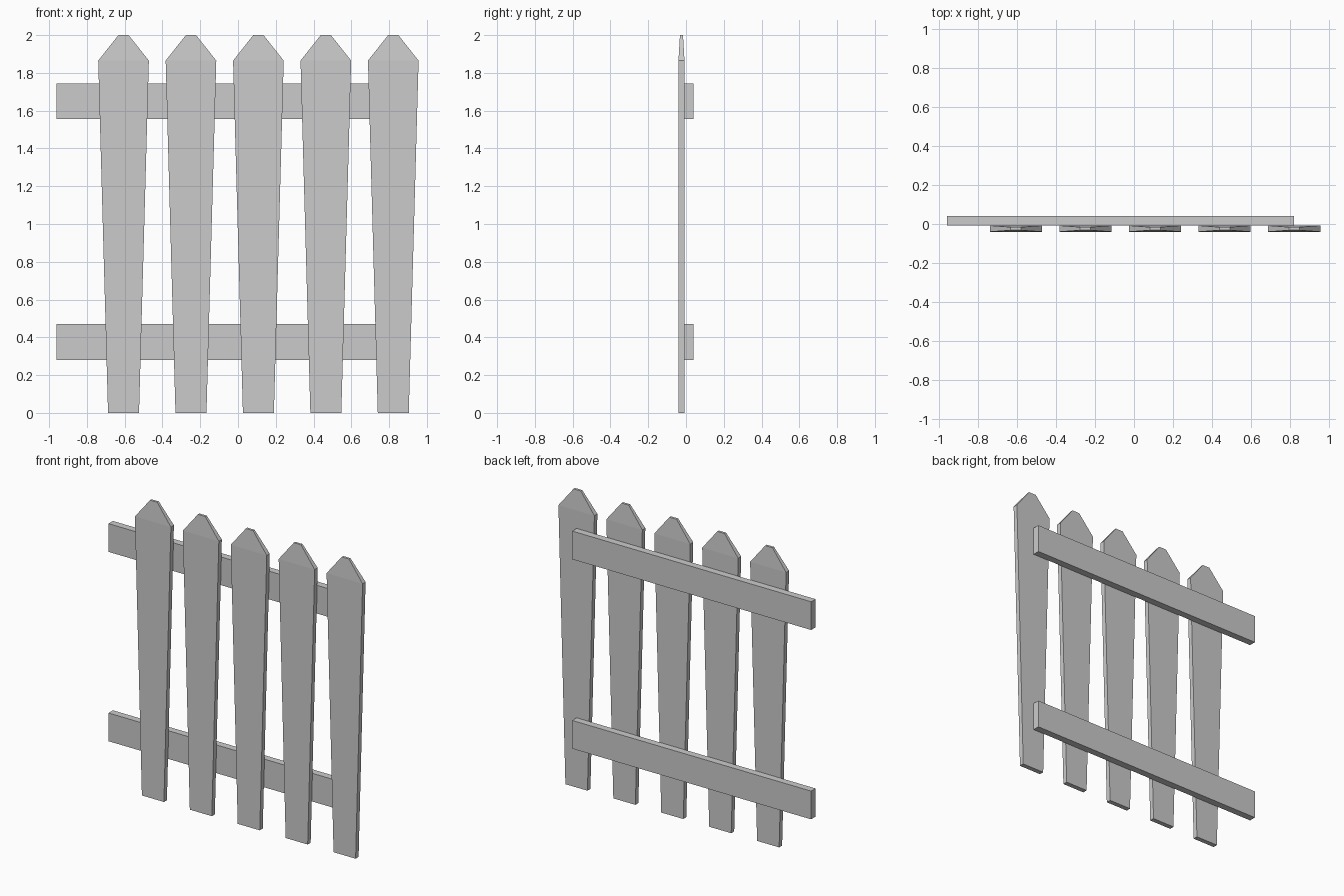
import bpy
import bmesh

if "Cube" in bpy.data.objects:
    bpy.data.objects.remove(bpy.data.objects["Cube"])


def loft(name, sections):
    """Stack rectangles (z, x centre, y centre, half width, half depth) into a closed solid."""
    bm = bmesh.new()
    rings = []
    for z, cx, cy, hx, hy in sections:
        rings.append([bm.verts.new((cx + sx * hx, cy + sy * hy, z))
                      for sx, sy in ((-1, -1), (1, -1), (1, 1), (-1, 1))])
    for a, b in zip(rings, rings[1:]):
        for i in range(4):
            j = (i + 1) % 4
            bm.faces.new((a[i], a[j], b[j], b[i]))
    bm.faces.new(rings[0][::-1])
    bm.faces.new(rings[-1])
    mesh = bpy.data.meshes.new(name)
    bm.to_mesh(mesh)
    bm.free()
    obj = bpy.data.objects.new(name, mesh)
    bpy.context.collection.objects.link(obj)
    return obj


# Pickets: widen toward the shoulder, then taper to a blunt thin tip
for i in range(5):
    x = -0.606 + i * 0.357
    loft(f"picket_{i + 1}", [
        (0.0, x, -0.024, 0.082, 0.016),
        (1.865, x, -0.024, 0.134, 0.016),
        (2.0, x, -0.024, 0.027, 0.008),
    ])

# Horizontal rails behind the pickets
for name, low, high in (("lower_rail", 0.28, 0.47), ("upper_rail", 1.555, 1.745)):
    loft(name, [(z, -0.07, 0.0165, 0.89, 0.0235) for z in (low, high)])
